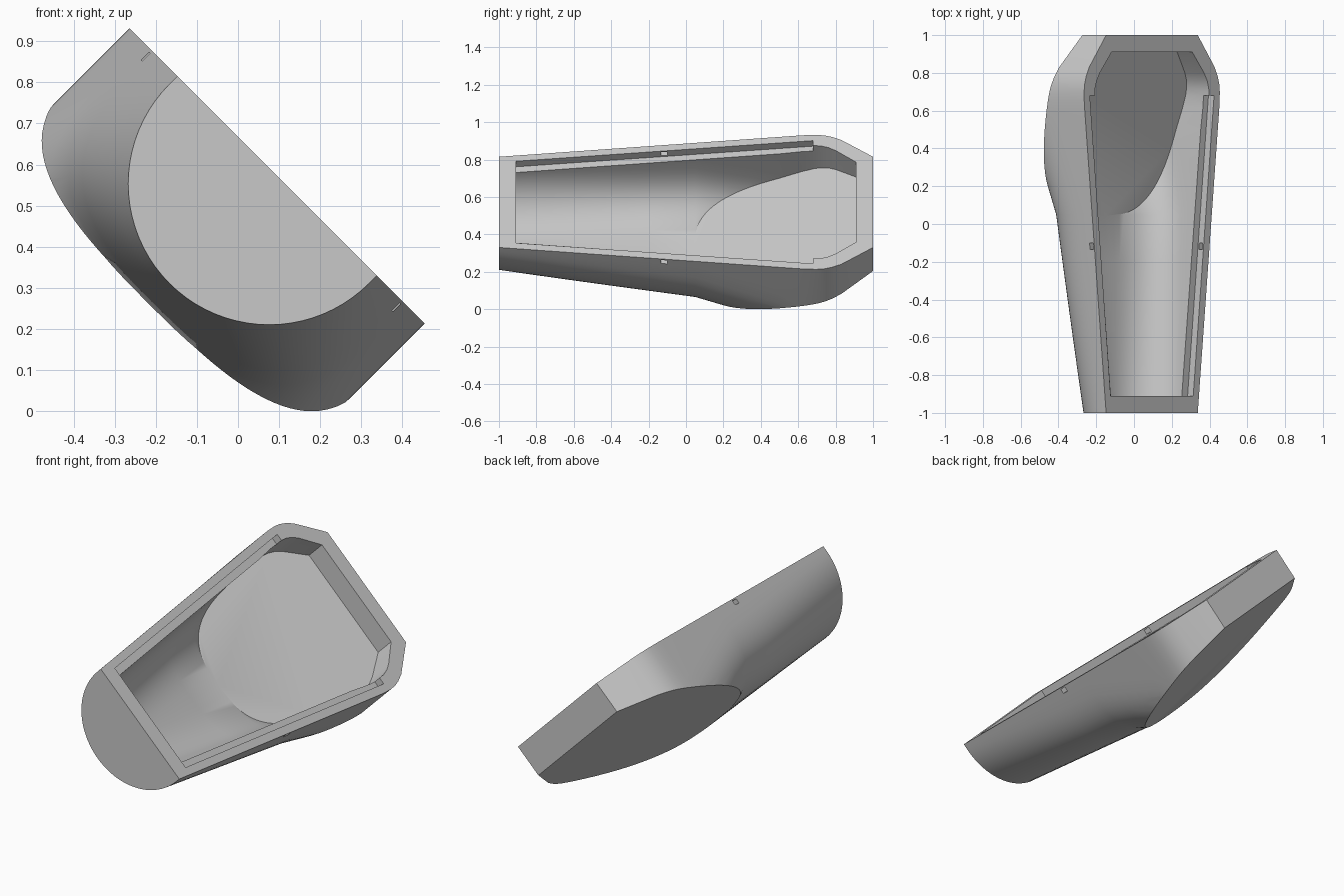
import bpy, bmesh, math
from mathutils import Matrix

cube = bpy.data.objects.get("Cube")
if cube:
    bpy.data.objects.remove(cube, do_unlink=True)

grey = bpy.data.materials.new("plain grey")
grey.use_nodes = True
grey.diffuse_color = (0.58, 0.58, 0.58, 1)
grey.node_tree.nodes["Principled BSDF"].inputs["Base Color"].default_value = (0.58, 0.58, 0.58, 1)

# Plan outlines and section settings, each as (y, value)
OUTER = [(-1, .343), (.5, .493), (.6, .503), (.65, .507), (.7, .508), (.74, .504),
         (.78, .493), (.83, .47), (1, .343)]
INNER = [(-.91, .266), (.5, .407), (.62, .424), (.68, .428), (.72, .425), (.76, .413),
         (.8, .39), (.91, .302)]
WALL = [(-1, .027), (.05, .05), (.65, .25), (1, .27)]
BOWL = [(-1, .343), (.05, .392), (1, .392)]
POWER = [(-1, 2), (.05, 3), (1, 3)]


def interp(table, y):
    for (y0, v0), (y1, v1) in zip(table, table[1:]):
        if y <= y1:
            return v0 + (v1 - v0) * (y - y0) / (y1 - y0)
    return table[-1][1]


def section(y, half, top, thin, steps=40):
    """U-shaped section: straight walls running into a rounded bottom."""
    wall, bowl, p = interp(WALL, y), interp(BOWL, y) - thin, interp(POWER, y)
    pts = [(half, top)]
    for i in range(steps + 1):
        t = math.pi * i / steps
        c, s = math.cos(t), max(math.sin(t), 0)
        pts.append((math.copysign(half * abs(c) ** (2 / p), c), -wall - bowl * s ** (2 / p)))
    return pts + [(-half, top)]


def make_object(name, bm):
    bmesh.ops.recalc_face_normals(bm, faces=bm.faces)
    mesh = bpy.data.meshes.new(name)
    bm.to_mesh(mesh)
    bm.free()
    mesh.materials.append(grey)
    obj = bpy.data.objects.new(name, mesh)
    bpy.context.scene.collection.objects.link(obj)
    return obj


def loft(name, rings, plane=None):
    """Closed solid through (y, points) rings, optionally sliced flat below a plane."""
    bm = bmesh.new()
    loops = [[bm.verts.new((x, y, z)) for x, z in pts] for y, pts in rings]
    for a, b in zip(loops, loops[1:]):
        for i in range(len(a)):
            j = (i + 1) % len(a)
            bm.faces.new((a[i], a[j], b[j], b[i]))
    bm.faces.new(loops[0])
    bm.faces.new(loops[-1])
    if plane:
        cut = bmesh.ops.bisect_plane(bm, geom=bm.verts[:] + bm.edges[:] + bm.faces[:],
                                     plane_co=plane[0], plane_no=plane[1], clear_inner=True)
        edges = [e for e in cut["geom_cut"] if isinstance(e, bmesh.types.BMEdge)]
        bmesh.ops.holes_fill(bm, edges=edges, sides=0)
    return make_object(name, bm)


def body(name, outline, top, thin, plane):
    lo, hi = outline[0][0], outline[-1][0]
    ys = {y for y, _ in outline} | {y for y in (-.8, -.6, -.4, -.2, .05, .2, .35) if lo < y < hi}
    rings = [(y, section(y, interp(outline, y), top, thin)) for y in sorted(ys)]
    return loft(name, rings, plane)


def box_ring(half, low, high):
    return [(half, high), (half, low), (-half, low), (-half, high)]


# Tapered hull, sliced flat behind the wide end
hull = body("tapered_shell", OUTER, 0, 0, ((0, 1, -.178), (0, -.272, 1)))

# Cavity with a sloping floor, side ledges, and a small slot through both walls
cutters = [
    body("cavity_cutter", INNER, .05, .09, ((0, .91, -.113), (0, -.275, 1))),
    loft("ledge_cutter", [(-.91, box_ring(.309, -.042, .06)), (.68, box_ring(.465, -.042, .06))]),
    loft("slot_cutter", [(-.135, box_ring(.6, -.034, -.008)), (-.1, box_ring(.6, -.034, -.008))]),
]
for cutter in cutters:
    cutter.hide_render = True
    mod = hull.modifiers.new(cutter.name, "BOOLEAN")
    mod.operation = "DIFFERENCE"
    mod.solver = "EXACT"
    mod.object = cutter

# Bake the cuts and drop the cutters
graph = bpy.context.evaluated_depsgraph_get()
baked = bpy.data.meshes.new_from_object(hull.evaluated_get(graph))
hull.modifiers.clear()
hull.data = baked
for cutter in cutters:
    bpy.data.objects.remove(cutter, do_unlink=True)

# Roll the shell onto its side and rest it on the ground
baked.transform(Matrix.Translation((.095, 0, .5525)) @ Matrix.Rotation(math.radians(45), 4, "Y"))
baked.transform(Matrix.Translation((0, 0, -min(v.co.z for v in baked.vertices))))

bpy.ops.object.select_all(action="DESELECT")
hull.select_set(True)
bpy.context.view_layer.objects.active = hull
bpy.ops.object.shade_smooth_by_angle(angle=math.radians(25))
